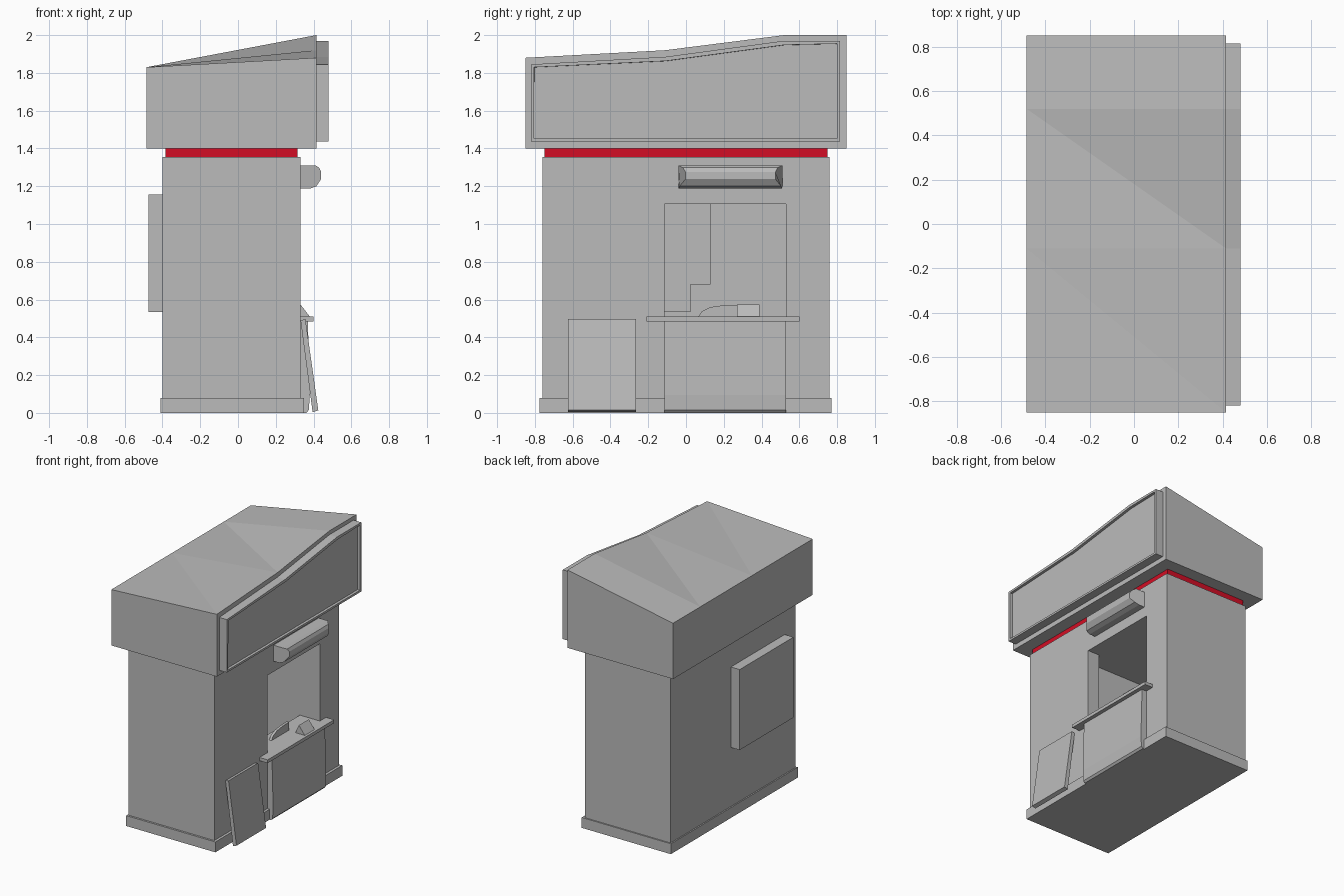
import bpy
import bmesh

cube = bpy.data.objects.get("Cube")
if cube:
    bpy.data.objects.remove(cube, do_unlink=True)


def material(name, rgb):
    m = bpy.data.materials.new(name)
    m.use_nodes = True
    m.diffuse_color = (*rgb, 1)
    m.node_tree.nodes["Principled BSDF"].inputs["Base Color"].default_value = (*rgb, 1)
    return m


GREY = material("light grey", (0.5, 0.5, 0.5))
RED = material("red", (0.65, 0.004, 0.018))


def finish(name, bm, mat):
    bmesh.ops.recalc_face_normals(bm, faces=bm.faces)
    mesh = bpy.data.meshes.new(name)
    bm.to_mesh(mesh)
    bm.free()
    mesh.materials.append(mat)
    obj = bpy.data.objects.new(name, mesh)
    bpy.context.collection.objects.link(obj)
    return obj


def prism_mesh(axis, points, lo, hi):
    """Extrude a (y, z) profile along x, or an (x, z) profile along y."""
    bm = bmesh.new()
    place = (lambda p, t: (t, *p)) if axis == "x" else (lambda p, t: (p[0], t, p[1]))
    face = bm.faces.new([bm.verts.new(place(p, lo)) for p in points])
    new = bmesh.ops.extrude_face_region(bm, geom=[face])["geom"]
    shift = place((0, 0), hi - lo)
    bmesh.ops.translate(bm, vec=shift, verts=[v for v in new if isinstance(v, bmesh.types.BMVert)])
    bmesh.ops.recalc_face_normals(bm, faces=bm.faces)
    return bm


def prism(name, axis, points, lo, hi, mat=GREY):
    return finish(name, prism_mesh(axis, points, lo, hi), mat)


def box(name, x, y, z, mat=GREY):
    return prism(name, "x", [(y[0], z[0]), (y[1], z[0]), (y[1], z[1]), (y[0], z[1])], *x, mat)


def cut(obj, cutter):
    cutter.hide_render = True
    cutter.hide_set(True)
    mod = obj.modifiers.new(cutter.name, "BOOLEAN")
    mod.operation = "DIFFERENCE"
    mod.solver = "EXACT"
    mod.object = cutter


# Booth body with a hollow room and a serving window
body = box("booth_body", (-0.40, 0.33), (-0.76, 0.76), (0.04, 1.355))
cut(body, box("room_cutter", (-0.39, 0.23), (-0.25, 0.53), (0.1, 1.105)))
cut(body, box("window_cutter", (0.2, 0.4), (-0.115, 0.53), (0.3, 1.105)))
box("base_plinth", (-0.41, 0.35), (-0.775, 0.77), (0, 0.08))
box("red_band", (-0.385, 0.315), (-0.75, 0.75), (1.35, 1.405), RED)

# Roof block: shaped top edge on the sign side, level on the other
bm = prism_mesh("x", [(-0.85, 1.40), (0.85, 1.40), (0.85, 2.0), (0.52, 2.0),
                      (-0.11, 1.92), (-0.85, 1.88)], -0.485, 0.415)
for v in bm.verts:
    if v.co.x < 0 and v.co.z > 1.6:
        v.co.z = 1.83
bmesh.ops.triangulate(bm, faces=[f for f in bm.faces if f.normal.z > 0.5])
finish("roof_block", bm, GREY)

# Sign box with a raised rim around a sunken panel
bm = prism_mesh("x", [(-0.82, 1.437), (0.815, 1.437), (0.815, 1.97), (0.52, 1.97),
                      (-0.11, 1.885), (-0.82, 1.845)], 0.40, 0.48)
front = max(bm.faces, key=lambda f: f.calc_center_median().x)
bmesh.ops.inset_region(bm, faces=[front], thickness=0.022)
bmesh.ops.inset_region(bm, faces=[front], thickness=0.001, depth=-0.02)
finish("sign_box", bm, GREY)

# Lamp above the window: chamfered cover on a wall mount
bm = prism_mesh("y", [(0.32, 1.31), (0.41, 1.31), (0.43, 1.298), (0.44, 1.275),
                      (0.44, 1.238), (0.415, 1.2), (0.38, 1.187), (0.32, 1.187)], -0.04, 0.51)
for v in bm.verts:
    if v.co.x > 0.411:
        v.co.y += (0.235 - v.co.y) * (v.co.x - 0.41) * 4.5
finish("lamp_cover", bm, GREY)

# Serving counter and the panel beneath it
box("counter_top", (0.16, 0.40), (-0.11, 0.525), (0.485, 0.51))
box("counter_ledge", (0.33, 0.40), (-0.21, 0.60), (0.485, 0.51))
prism("counter_panel", "y", [(0.30, 0), (0.362, 0), (0.375, 0.015), (0.38, 0.095),
                             (0.37, 0.485), (0.30, 0.485)], -0.115, 0.53)

# Small items on the counter
prism("counter_card", "y", [(0.30, 0.51), (0.38, 0.51), (0.33, 0.575)], 0.27, 0.39)
prism("counter_tray", "x", [(0.065, 0.51), (0.085, 0.538), (0.13, 0.56), (0.2, 0.57),
                            (0.28, 0.572), (0.28, 0.51)], 0.22, 0.24)

# Back panel reaching through the wall, and a fixture inside the room
box("back_panel", (-0.475, -0.37), (-0.63, 0.025), (0.535, 1.155))
box("room_fixture", (-0.395, -0.37), (0.025, 0.13), (0.68, 1.11))

# Board leaning against the wall
prism("leaning_board", "y", [(0.331, 0.49), (0.357, 0.496), (0.425, 0.014), (0.395, 0.004)],
      -0.625, -0.265)
